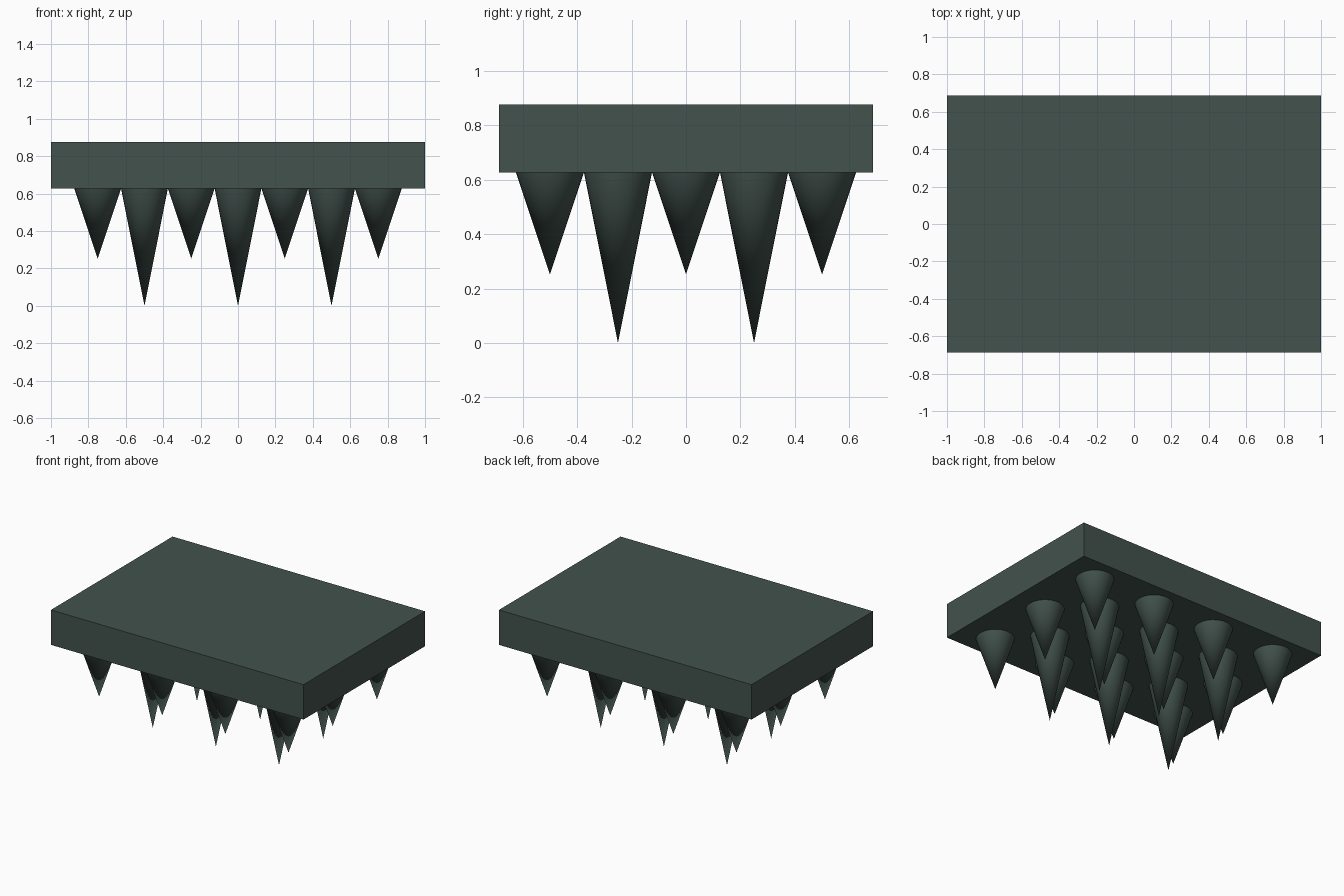
import bpy

if "Cube" in bpy.data.objects:
    bpy.data.objects.remove(bpy.data.objects["Cube"])

PLATE_BOTTOM, PLATE_TOP = 0.627, 0.877
SPIKE_RADIUS = 0.125

mat = bpy.data.materials.new("dark_green")
mat.diffuse_color = (0.055, 0.085, 0.073, 1)
mat.use_nodes = True
mat.node_tree.nodes["Principled BSDF"].inputs["Base Color"].default_value = mat.diffuse_color


def finish(name):
    obj = bpy.context.object
    obj.name = name
    obj.data.materials.append(mat)
    return obj


def spike(name, x, y, length):
    # cone pointing down, its base flush with the underside of the plate
    bpy.ops.mesh.primitive_cone_add(
        vertices=32, radius1=0, radius2=SPIKE_RADIUS, depth=length,
        location=(x, y, PLATE_BOTTOM - length / 2))
    finish(name)
    bpy.ops.object.shade_smooth_by_angle()


# Flat plate
bpy.ops.mesh.primitive_cube_add(
    size=1, location=(0, 0, (PLATE_BOTTOM + PLATE_TOP) / 2))
plate = finish("plate")
plate.scale = (2, 1.375, PLATE_TOP - PLATE_BOTTOM)
bpy.ops.object.transform_apply(location=False, rotation=False, scale=True)

# Short spikes: 4 x 3 grid
for x in (-0.75, -0.25, 0.25, 0.75):
    for y in (-0.5, 0, 0.5):
        spike("short_spike", x, y, 0.375)

# Long spikes: 3 x 2 grid staggered between the short ones
for x in (-0.5, 0, 0.5):
    for y in (-0.25, 0.25):
        spike("long_spike", x, y, PLATE_BOTTOM)
